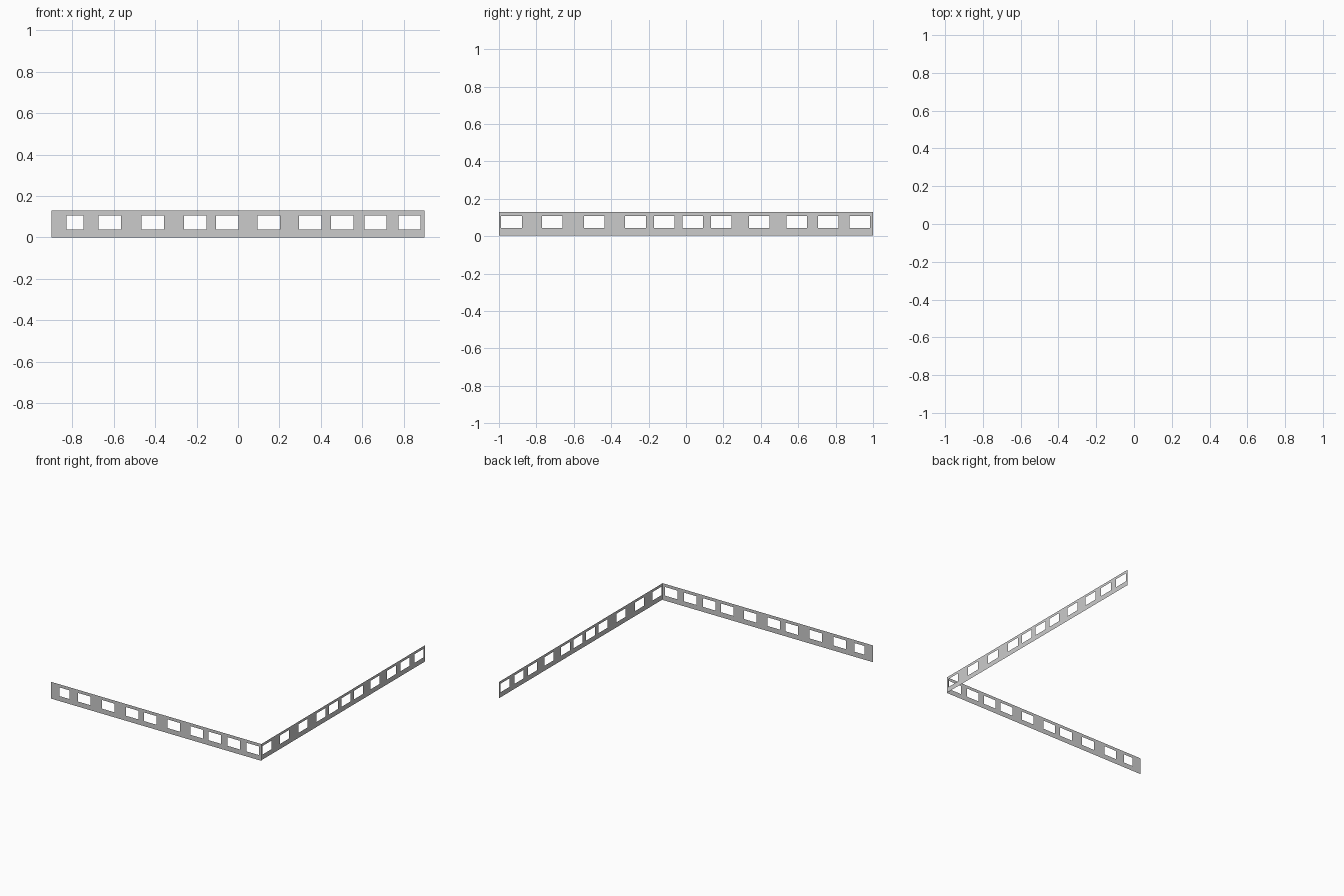
import bpy, bmesh

if "Cube" in bpy.data.objects:
    bpy.data.objects.remove(bpy.data.objects["Cube"])

WIN = 0.108  # common window width


def window_wall(name, start, end, zs, windows, place):
    """Thin sheet wall with rectangular openings; place(u, z) gives the 3D point."""
    us = [start] + [u for w in windows for u in w] + [end]
    bm = bmesh.new()
    grid = [[bm.verts.new(place(u, z)) for z in zs] for u in us]
    for i in range(len(us) - 1):
        for j in range(3):
            if j == 1 and i % 2 == 1:
                continue  # opening
            bm.faces.new((grid[i][j], grid[i + 1][j],
                          grid[i + 1][j + 1], grid[i][j + 1]))
    mesh = bpy.data.meshes.new(name)
    bm.to_mesh(mesh)
    bm.free()
    obj = bpy.data.objects.new(name, mesh)
    bpy.context.collection.objects.link(obj)
    return obj


# Front wall: one narrow window, then nine equal ones
front = [(-0.827, -0.745)] + [(u, u + WIN) for u in (
    -0.672, -0.465, -0.260, -0.106, 0.095, 0.294, 0.448, 0.609, 0.773)]
window_wall("front_wall", -0.9, 0.9, (0, 0.039, 0.106, 0.13), front,
            lambda u, z: (u, -1.0, z))

# Right wall: eleven equal windows
right = [(u, u + WIN + 0.002) for u in (
    -0.988, -0.769, -0.546, -0.325, -0.172, -0.020,
    0.133, 0.336, 0.536, 0.705, 0.873)]
window_wall("right_wall", -1.0, 1.0, (0.004, 0.043, 0.109, 0.13), right,
            lambda u, z: (0.9, u, z))
